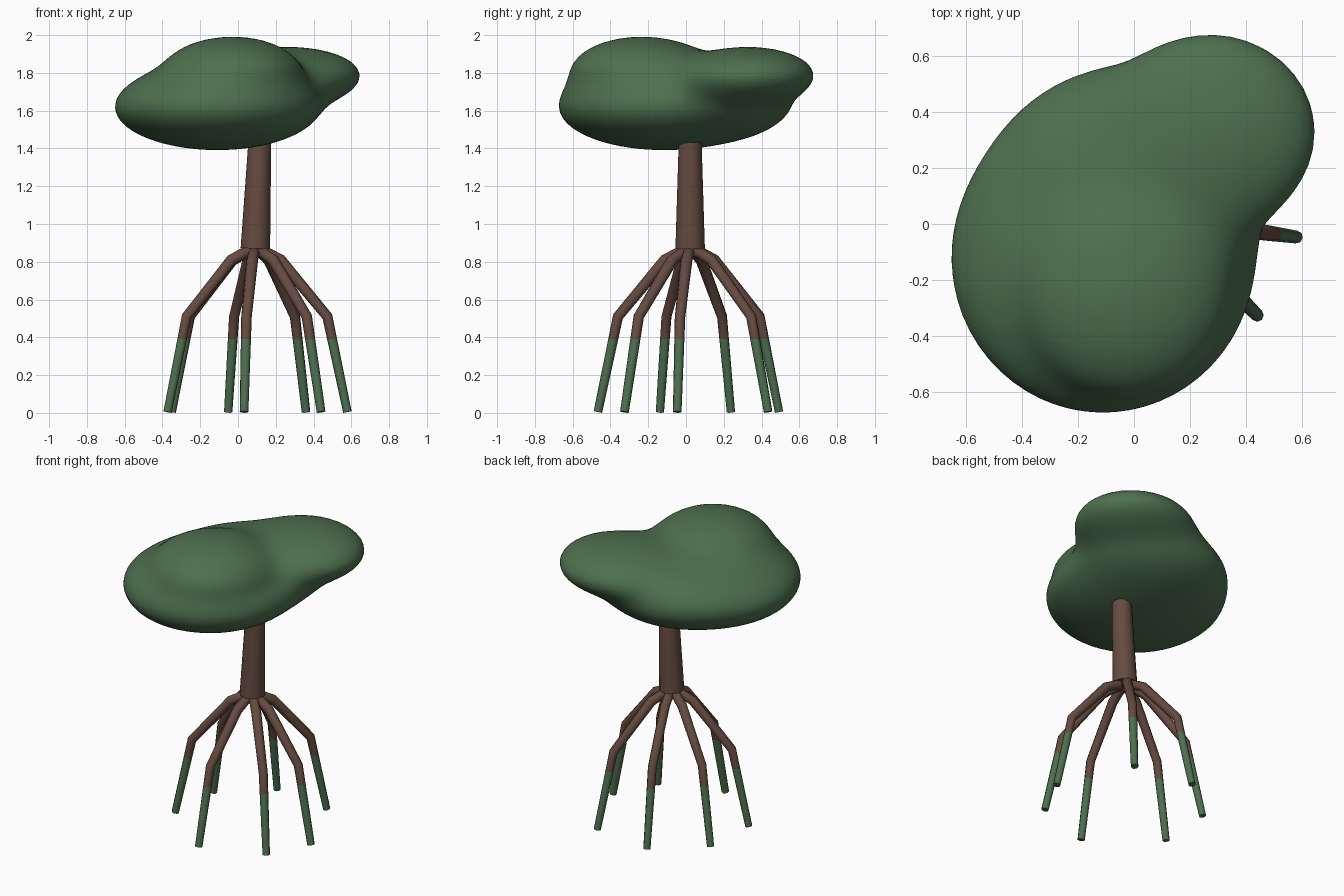
import bpy, bmesh, math
from mathutils import Vector, Matrix

if "Cube" in bpy.data.objects:
    bpy.data.objects.remove(bpy.data.objects["Cube"], do_unlink=True)


def material(name, rgb):
    m = bpy.data.materials.new(name)
    m.use_nodes = True
    m.diffuse_color = (*rgb, 1)
    node = next(n for n in m.node_tree.nodes if n.type == 'BSDF_PRINCIPLED')
    node.inputs["Base Color"].default_value = (*rgb, 1)
    node.inputs["Roughness"].default_value = 0.9
    return m


BARK = material("bark brown", (0.13, 0.07, 0.052))
LEAF = material("leaf green", (0.075, 0.16, 0.078))


def finish(bm, name, mats, angle):
    bmesh.ops.recalc_face_normals(bm, faces=bm.faces)
    mesh = bpy.data.meshes.new(name)
    bm.to_mesh(mesh)
    bm.free()
    for m in mats:
        mesh.materials.append(m)
    obj = bpy.data.objects.new(name, mesh)
    bpy.context.collection.objects.link(obj)
    bpy.ops.object.select_all(action='DESELECT')
    obj.select_set(True)
    bpy.context.view_layer.objects.active = obj
    bpy.ops.object.shade_smooth_by_angle(angle=math.radians(angle))
    return obj


def tube(name, points, radii, sides, mats, split=None):
    """Capped tube along a path; faces below the split height use the second material."""
    bm = bmesh.new()
    pts = [Vector(p) for p in points]
    rings = []
    for i, p in enumerate(pts):
        before = (p - pts[i - 1]).normalized() if i else Vector()
        after = (pts[i + 1] - p).normalized() if i < len(pts) - 1 else Vector()
        turn = (before + after).to_track_quat('Z', 'Y')
        rings.append([bm.verts.new(p + turn @ Vector((math.cos(a), math.sin(a), 0)) * radii[i])
                      for a in (math.tau * k / sides for k in range(sides))])
    for a, b in zip(rings, rings[1:]):
        for k in range(sides):
            n = (k + 1) % sides
            bm.faces.new((a[k], a[n], b[n], b[k]))
    bm.faces.new(rings[0])
    bm.faces.new(rings[-1])
    if split:
        bmesh.ops.bisect_plane(bm, geom=bm.verts[:] + bm.edges[:] + bm.faces[:],
                               plane_co=(0, 0, split), plane_no=(0, 0, 1))
        for f in bm.faces:
            f.material_index = int(f.calc_center_median().z < split)
    return finish(bm, name, mats, 50)


# Trunk, leaning slightly to the model's left
tube("trunk", [(0.092, 0.022, 0.87), (0.12, 0.022, 1.55)], [0.078, 0.057], 12, [BARK])

# Stilt roots, spread around the trunk foot, with green lower ends
root_path = [(0.02, 0.855), (0.065, 0.845), (0.135, 0.808), (0.385, 0.51), (0.492, 0.005)]
for i, deg in enumerate((-8, -45, -97, -161, 154, 107, 57)):
    c, s = math.cos(math.radians(deg)), math.sin(math.radians(deg))
    tube(f"root_{i + 1}", [(0.092 + r * c, 0.022 + r * s, z) for r, z in root_path],
         [0.028, 0.03, 0.031, 0.028, 0.023], 8, [BARK, LEAF], split=0.39)

# Canopy: one skin stretched over blended ellipsoid lobes (centre, radii)
lobes = [((-0.115, -0.13, 1.62), (0.54, 0.545, 0.23)),   # broad front base
         ((-0.01, 0.19, 1.66), (0.44, 0.36, 0.20)),      # rear base
         ((-0.03, -0.24, 1.81), (0.355, 0.365, 0.185)),  # front crown
         ((0.28, 0.335, 1.785), (0.375, 0.345, 0.155))]  # rear left crown
lobes = [(Vector(c), r) for c, r in lobes]
BLEND = 0.033


def distance(p):
    total = 0
    for c, r in lobes:
        q = p - c
        d = (Vector((q.x / r[0], q.y / r[1], q.z / r[2])).length - 1) * r[2]
        total += math.exp(-d / BLEND)
    return -BLEND * math.log(max(total, 1e-30))


bm = bmesh.new()
bmesh.ops.create_icosphere(bm, subdivisions=5, radius=1)
core = Vector((0.02, 0.02, 1.7))
for v in bm.verts:
    ray = Vector((v.co.x * 0.65, v.co.y * 0.65, v.co.z * 0.3))
    t = 1.6
    while t > 0.1 and distance(core + ray * t) > 0:
        t -= 0.03
    low, high = t, t + 0.03
    for _ in range(7):
        mid = (low + high) / 2
        if distance(core + ray * mid) > 0:
            high = mid
        else:
            low = mid
    v.co = core + ray * low
for _ in range(4):
    bmesh.ops.smooth_vert(bm, verts=bm.verts, factor=0.5,
                          use_axis_x=True, use_axis_y=True, use_axis_z=True)
finish(bm, "canopy", [LEAF], 80)
